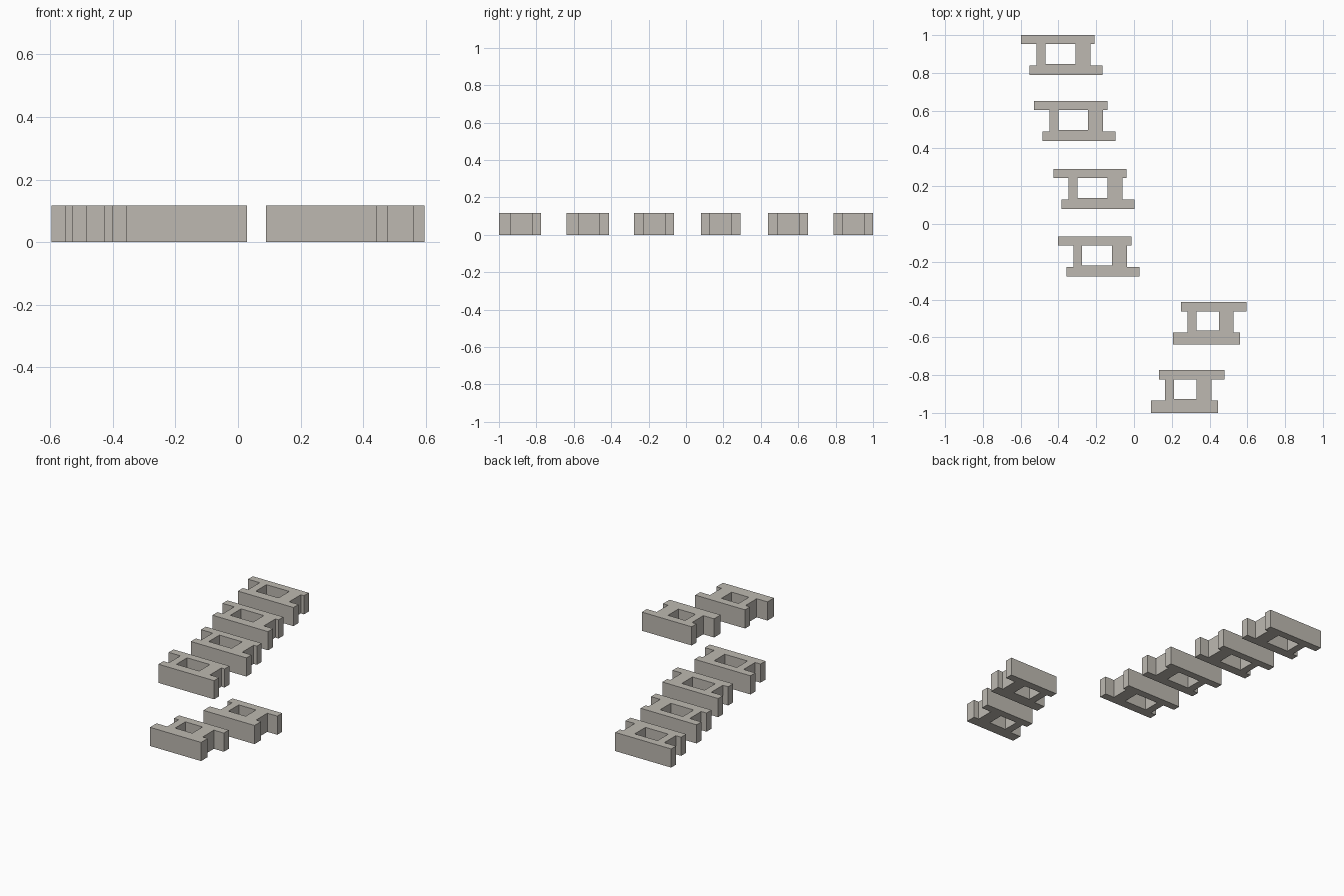
import bpy, bmesh

if "Cube" in bpy.data.objects:
    bpy.data.objects.remove(bpy.data.objects["Cube"])

HEIGHT = 0.117

stone = bpy.data.materials.new("warm_grey_concrete")
stone.diffuse_color = (0.51, 0.485, 0.44, 1.0)
stone.use_nodes = True
stone.node_tree.nodes["Principled BSDF"].inputs["Base Color"].default_value = stone.diffuse_color

# Plan sizes, measured from the back left corner of a block:
# back = back flange width, front = front flange x range, web = outer web x range,
# hole = x range, y range; ys = back flange edge, front flange edge, front face
LARGE = dict(back=0.388, front=(0.044, 0.430), web=(0.081, 0.366),
             hole=(0.128, 0.286, -0.048, -0.154), ys=(-0.048, -0.162, -0.212))
SMALL = dict(back=0.346, front=(-0.043, 0.312), web=(0.032, 0.277),
             hole=(0.080, 0.199, -0.050, -0.152), ys=(-0.049, -0.161, -0.226))


def block(name, x, y, s):
    """Two flanges joined by two webs around an open hole, extruded upward."""
    fl, fr = s["front"]
    wl, wr = s["web"]
    hl, hr, ht, hb = s["hole"]
    yb, yf, ye = s["ys"]
    bw = s["back"]
    # back flange with left web, then front flange with right web
    back_half = [(0, 0), (bw, 0), (bw, yb), (wr, yb), (hr, ht), (hl, ht),
                 (hl, hb), (wl, yf), (wl, yb), (0, yb)]
    front_half = [(wr, yb), (wr, yf), (fr, yf), (fr, ye), (fl, ye), (fl, yf),
                  (wl, yf), (hl, hb), (hr, hb), (hr, ht)]
    bm = bmesh.new()
    verts = {p: bm.verts.new((x + p[0], y + p[1], 0))
             for p in dict.fromkeys(back_half + front_half)}
    faces = [bm.faces.new([verts[p] for p in half]) for half in (back_half, front_half)]
    top = bmesh.ops.extrude_face_region(bm, geom=faces, use_keep_orig=True)["geom"]
    bmesh.ops.translate(bm, vec=(0, 0, HEIGHT),
                        verts=[g for g in top if isinstance(g, bmesh.types.BMVert)])
    bmesh.ops.recalc_face_normals(bm, faces=bm.faces)
    mesh = bpy.data.meshes.new(name)
    bm.to_mesh(mesh)
    bm.free()
    mesh.materials.append(stone)
    bpy.context.collection.objects.link(bpy.data.objects.new(name, mesh))


# Staggered row of four large blocks, then two smaller ones
for i, (x, y) in enumerate([(-0.597, 1.0), (-0.529, 0.651), (-0.427, 0.291), (-0.402, -0.065)]):
    block(f"large_block_{i + 1}", x, y, LARGE)
for i, (x, y) in enumerate([(0.250, -0.413), (0.132, -0.774)]):
    block(f"small_block_{i + 1}", x, y, SMALL)
